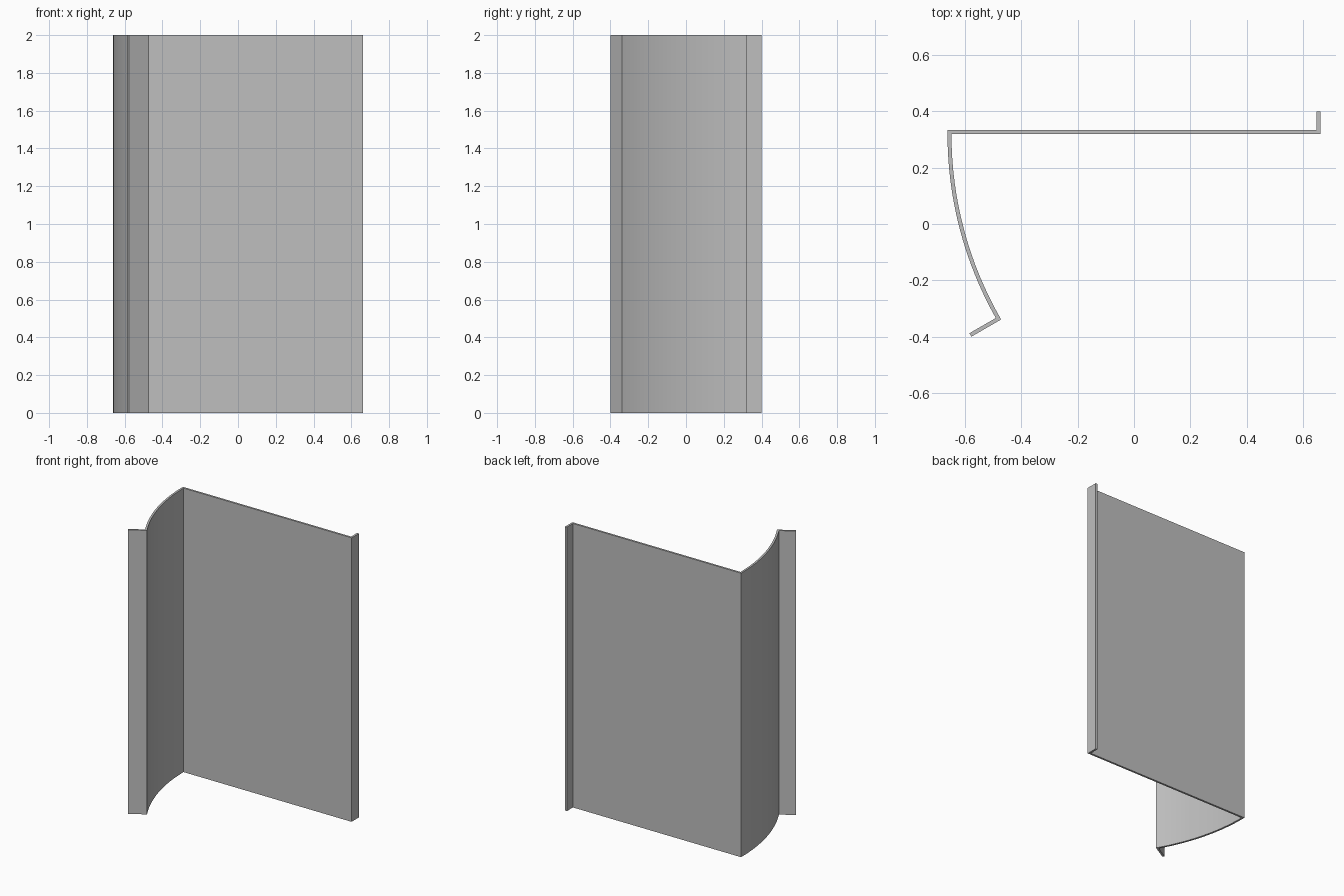
import bpy, bmesh, math
from mathutils import Vector

cube = bpy.data.objects.get("Cube")
if cube:
    bpy.data.objects.remove(cube, do_unlink=True)

HEIGHT = 2.0
T = 0.014            # sheet thickness
X, BACK, END = 0.662, 0.333, 0.40
FRONT = BACK - T
R = 1.316            # inner radius of the curved side
SWEEP = math.radians(30)
STEPS = 16
LIP = 0.122

grey = bpy.data.materials.new("plain grey")
grey.use_nodes = True
colour = (0.52, 0.52, 0.52, 1)
grey.diffuse_color = colour
grey.node_tree.nodes["Principled BSDF"].inputs["Base Color"].default_value = colour

centre = Vector((-X + T + R, FRONT))


def on_arc(radius, angle):
    return centre + radius * Vector((-math.cos(angle), -math.sin(angle)))


# Section of the folded sheet as pairs of points: (outer skin, inner skin)
pairs = [
    (Vector((X - T, END)), Vector((X, END))),         # right lip
    (Vector((X - T, BACK)), Vector((X, FRONT))),      # right fold
    (Vector((-X, BACK)), Vector((-X + T, FRONT))),    # left fold
]

# Curved side, mitred where it meets the front lip
outer_sweep = SWEEP - T / (R + T)
for i in range(1, STEPS + 1):
    f = i / STEPS
    pairs.append((on_arc(R + T, outer_sweep * f), on_arc(R, SWEEP * f)))

# Front lip, folded square to the end of the curve
outward = Vector((-math.cos(SWEEP), -math.sin(SWEEP)))
across = Vector((-math.sin(SWEEP), math.cos(SWEEP)))
tip = pairs[-1][1] + outward * LIP
pairs.append((tip + across * T, tip))

# Extrude the section upward
bm = bmesh.new()
rows = [[bm.verts.new((p.x, p.y, 0)) for p in pair] for pair in pairs]
section = [bm.faces.new((a[0], a[1], b[1], b[0])) for a, b in zip(rows, rows[1:])]
top = bmesh.ops.extrude_face_region(bm, geom=section, use_keep_orig=True)
bmesh.ops.translate(bm, vec=(0, 0, HEIGHT),
                    verts=[g for g in top["geom"] if isinstance(g, bmesh.types.BMVert)])
bmesh.ops.recalc_face_normals(bm, faces=bm.faces)

mesh = bpy.data.meshes.new("folded_panel")
bm.to_mesh(mesh)
bm.free()
mesh.materials.append(grey)
panel = bpy.data.objects.new("folded_panel", mesh)
bpy.context.collection.objects.link(panel)

# Smooth the curve, keep the folds sharp
bpy.ops.object.select_all(action="DESELECT")
panel.select_set(True)
bpy.context.view_layer.objects.active = panel
bpy.ops.object.shade_smooth_by_angle(angle=math.radians(20))
